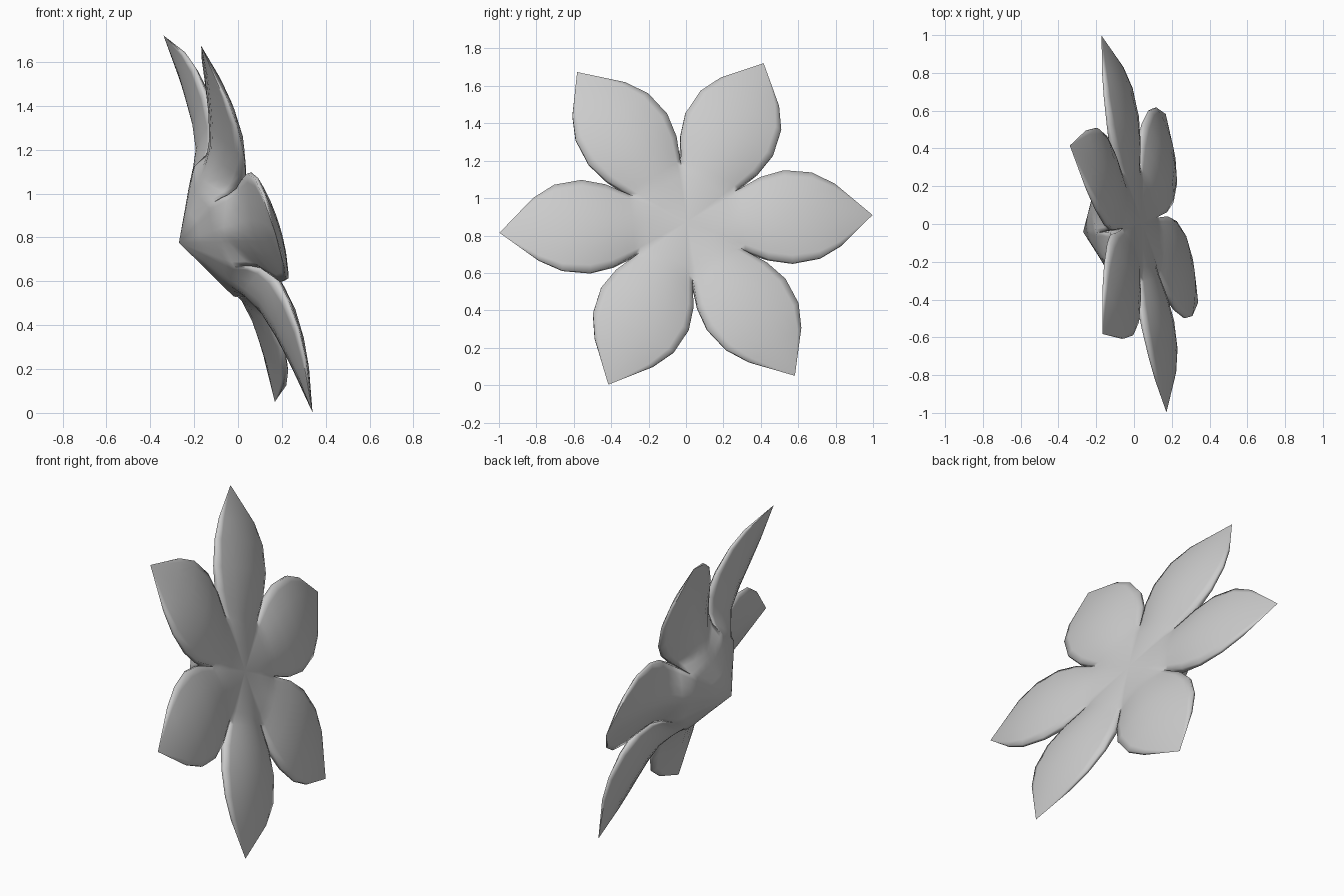
import bpy, bmesh, math
from mathutils import Matrix, Vector

if "Cube" in bpy.data.objects:
    bpy.data.objects.remove(bpy.data.objects["Cube"])

# Petal stations: radius, half width, front rib, front edge, back rib, back edge depth
STATIONS = [
    (0.00, 0.000, 0.045, 0.045, -0.286, -0.286),
    (0.14, 0.081, 0.049, 0.046, -0.209, -0.197),
    (0.23, 0.133, 0.056, 0.044, -0.160, -0.142),
    (0.27, 0.156, 0.060, 0.036, -0.137, -0.115),
    (0.30, 0.170, 0.065, 0.036, -0.120, -0.050),
    (0.34, 0.190, 0.071, 0.037, -0.096, -0.012),
    (0.42, 0.230, 0.082, 0.040, -0.055, 0.012),
    (0.55, 0.260, 0.090, 0.045, -0.026, 0.026),
    (0.70, 0.240, 0.076, 0.045, -0.010, 0.030),
    (0.82, 0.174, 0.053, 0.036, 0.000, 0.022),
    (1.013, 0.00, 0.000, 0.000, 0.000, 0.000),
]
COLS = [-1, -0.85, -0.5, -0.2, 0, 0.2, 0.5, 0.85, 1]
NOTCH = 3  # station where neighbouring petals separate


def add_petal(bm, angle):
    turn = Matrix.Rotation(angle, 3, 'Z')

    def row(st, rib, edge, power):
        return [bm.verts.new(turn @ Vector((st[0], st[1] * t, rib + (edge - rib) * abs(t) ** power)))
                for t in COLS]

    # rounded front, keeled back
    front = [row(s, s[2], s[3], 2.2) for s in STATIONS]
    back = [row(s, s[4], s[5], 1.4) for s in STATIONS]
    for i in range(len(STATIONS) - 1):
        for j in range(len(COLS) - 1):
            bm.faces.new((front[i][j], front[i + 1][j], front[i + 1][j + 1], front[i][j + 1]))
            bm.faces.new((back[i][j], back[i][j + 1], back[i + 1][j + 1], back[i + 1][j]))
        # rim only where the petal is free
        if i >= NOTCH:
            for j in (0, -1):
                bm.faces.new((front[i][j], back[i][j], back[i + 1][j], front[i + 1][j]))


# Six petals joined in one closed flower
bm = bmesh.new()
for k in range(6):
    add_petal(bm, k * math.pi / 3)
bmesh.ops.remove_doubles(bm, verts=bm.verts, dist=0.002)
bmesh.ops.dissolve_degenerate(bm, edges=bm.edges, dist=0.0005)
bmesh.ops.recalc_face_normals(bm, faces=bm.faces)

# Tilt the flower so it faces +x, slightly up
n = Vector((0.942, 0.148, 0.301)).normalized()
u = Vector((-0.337, 0.411, 0.851))
u = (u - n * u.dot(n)).normalized()
v = n.cross(u)
rot = Matrix((u, v, n)).transposed().to_4x4()
bm.transform(Matrix.Translation((0, 0, 0.862)) @ rot)

mesh = bpy.data.meshes.new("flower")
bm.to_mesh(mesh)
bm.free()
flower = bpy.data.objects.new("flower", mesh)
bpy.context.collection.objects.link(flower)
bpy.context.view_layer.objects.active = flower
flower.select_set(True)
bpy.ops.object.shade_smooth_by_angle(angle=math.radians(80))
